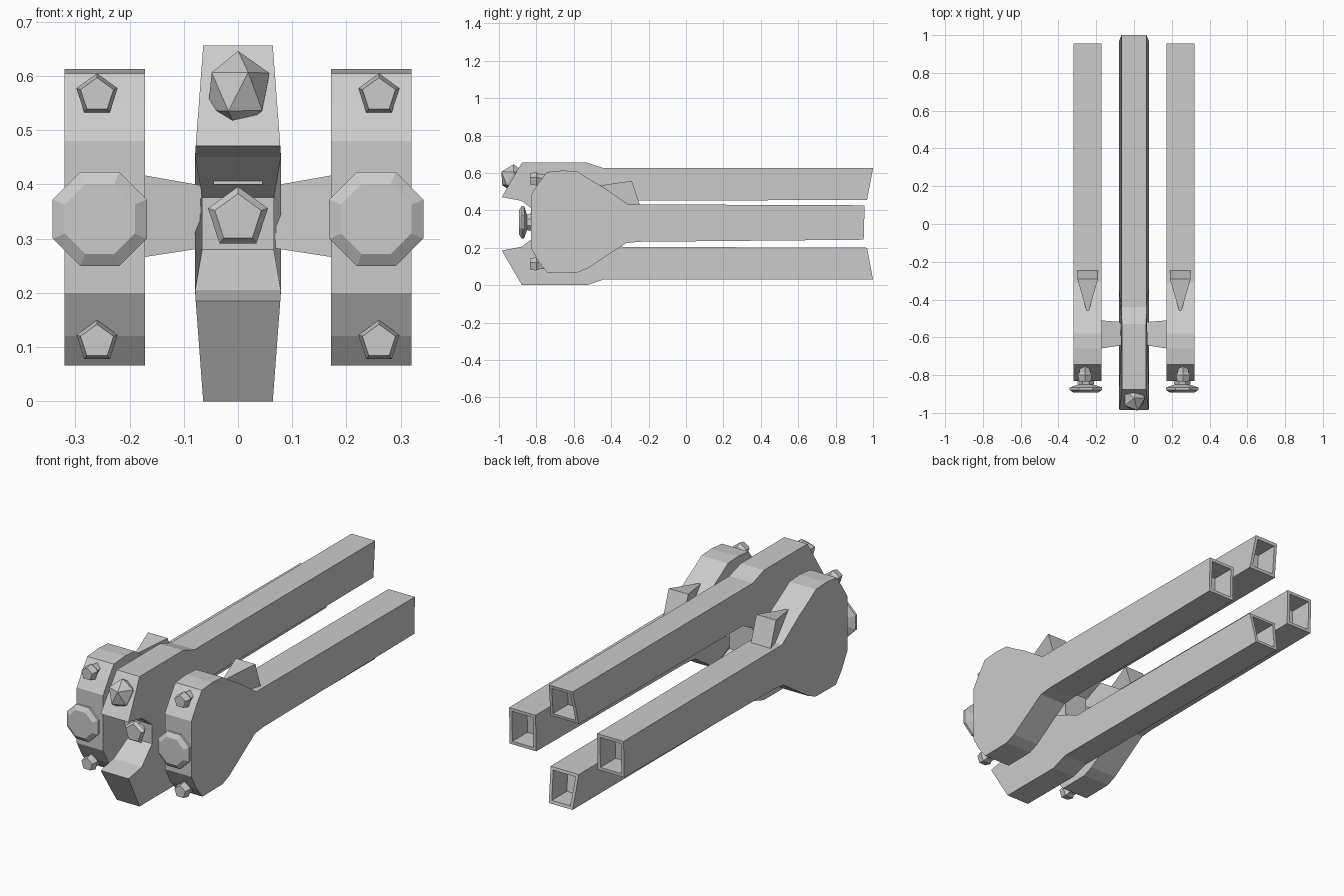
import bpy, bmesh, math, random
from mathutils import Vector

if "Cube" in bpy.data.objects:
    bpy.data.objects.remove(bpy.data.objects["Cube"])

random.seed(4)
grey = bpy.data.materials.new("light grey")
grey.diffuse_color = (0.6, 0.6, 0.6, 1)
grey.use_nodes = True
grey.node_tree.nodes["Principled BSDF"].inputs["Base Color"].default_value = grey.diffuse_color


def finish(name, bm):
    bmesh.ops.recalc_face_normals(bm, faces=bm.faces)
    me = bpy.data.meshes.new(name)
    bm.to_mesh(me)
    bm.free()
    me.materials.append(grey)
    ob = bpy.data.objects.new(name, me)
    bpy.context.collection.objects.link(ob)
    return ob


def slab(name, profile, xs, pocket=0.0, width=None):
    """Side profile (y, z) extruded across x, with hollow rear ends."""
    bm = bmesh.new()
    a, b = ([bm.verts.new((x, y, z)) for y, z in profile] for x in xs)
    n = len(profile)
    bm.faces.new(a)
    bm.faces.new(b[::-1])
    for i in range(n):
        bm.faces.new((a[i], b[i], b[(i + 1) % n], a[(i + 1) % n]))
    bmesh.ops.recalc_face_normals(bm, faces=bm.faces)
    if width:
        for v in bm.verts:
            v.co.x = math.copysign(width(v.co.z), v.co.x)
    if pocket:
        ends = [f for f in bm.faces if f.calc_center_median().y > 0.9 and f.normal.y > 0.7]
        for f in ends:
            bmesh.ops.inset_region(bm, faces=[f], thickness=0.022)
            r = bmesh.ops.extrude_discrete_faces(bm, faces=[f])
            for v in r["faces"][0].verts:
                v.co.y -= pocket
    return finish(name, bm)


def lathe(name, centre, rings, sides, turn=0.0):
    """Rings of (y, radius) turned about the y axis."""
    bm = bmesh.new()
    loops = []
    for y, r in rings:
        loops.append([bm.verts.new((centre[0] + r * math.sin(turn + 2 * math.pi * i / sides), y,
                                    centre[1] + r * math.cos(turn + 2 * math.pi * i / sides)))
                      for i in range(sides)])
    for p, q in zip(loops, loops[1:]):
        for i in range(sides):
            j = (i + 1) % sides
            bm.faces.new((p[i], p[j], q[j], q[i]))
    bm.faces.new(loops[0])
    bm.faces.new(loops[-1])
    return finish(name, bm)


# Central double-beam body, mirrored about its mid height
MID = 0.328
lower = [(-0.44, 0.26), (-0.34, 0.205), (0.968, 0.2), (1.0, 0.03), (-0.44, 0.03),
         (-0.53, 0.0), (-0.877, 0.0), (-0.985, 0.185), (-0.88, 0.205), (-0.78, 0.28)]
upper = [(y, 2 * MID - z) for y, z in reversed(lower)]


def body_width(z):
    d = abs(z - MID)
    return 0.066 if d < 0.09 else 0.079 - 0.015 * max(0, (d - 0.13) / 0.2)


slab("central_body", lower + upper, (-0.07, 0.07), 0.12, body_width)

# Faceted lump on the upper nose
bm = bmesh.new()
bmesh.ops.create_icosphere(bm, subdivisions=1, radius=1)
for v in bm.verts:
    k = random.uniform(0.92, 1.04)
    v.co = Vector((v.co.x * 0.066 * k, -0.922 + v.co.y * 0.074 * k, 0.57 + v.co.z * 0.08 * k))
    v.co.y = max(v.co.y, -1.0)
finish("nose_lump", bm)

# Front stud and small block on the hub
lathe("hub_stud", (0, 0.338), [(-0.77, 0.03), (-0.81, 0.03), (-0.82, 0.058), (-0.835, 0.045)], 5)
slab("hub_block", [(-0.77, 0.40), (-0.82, 0.40), (-0.82, 0.43), (-0.77, 0.43)], (-0.045, 0.045))

# Side beams with large heads
side = [(-0.83, 0.20), (-0.83, 0.48), (-0.785, 0.55), (-0.745, 0.605), (-0.66, 0.613),
        (-0.58, 0.608), (-0.53, 0.575), (-0.445, 0.525), (-0.31, 0.432), (0.955, 0.427),
        (0.95, 0.243), (-0.25, 0.232), (-0.32, 0.225), (-0.525, 0.09), (-0.58, 0.068),
        (-0.74, 0.066), (-0.785, 0.12)]
for s, tag in ((1, "right"), (-1, "left")):
    slab(tag + "_side_beam", side, (s * 0.172, s * 0.32), 0.12)

    # Large octagonal front knob
    lathe(tag + "_front_knob", (s * 0.255, 0.336),
          [(-0.80, 0.055), (-0.85, 0.045), (-0.866, 0.094), (-0.878, 0.094), (-0.893, 0.07)],
          8, math.pi / 8)

    # Small corner studs
    for z, tag2 in ((0.565, "_upper_stud"), (0.11, "_lower_stud")):
        lathe(tag + tag2, (s * 0.26, z),
              [(-0.73, 0.028), (-0.785, 0.03), (-0.80, 0.04), (-0.835, 0.032)], 5)

    # Wedge fin behind the head
    bm = bmesh.new()
    c = s * 0.245
    pts = [(c - 0.055, -0.245, 0.425), (c + 0.055, -0.245, 0.425), (c - 0.055, -0.29, 0.558),
           (c + 0.055, -0.29, 0.558), (c, -0.48, 0.53), (c, -0.44, 0.43)]
    for p in pts:
        bm.verts.new(p)
    bmesh.ops.convex_hull(bm, input=bm.verts)
    finish(tag + "_fin", bm)

    # Tapered crossbar joining side beam to the hub
    bm = bmesh.new()
    for x, y0, y1, z0, z1 in ((0.05, -0.64, -0.52, 0.285, 0.395), (0.18, -0.66, -0.51, 0.265, 0.418)):
        for y in (y0, y1):
            for z in (z0, z1):
                bm.verts.new((s * x, y, z))
    bmesh.ops.convex_hull(bm, input=bm.verts)
    finish(tag + "_crossbar", bm)
